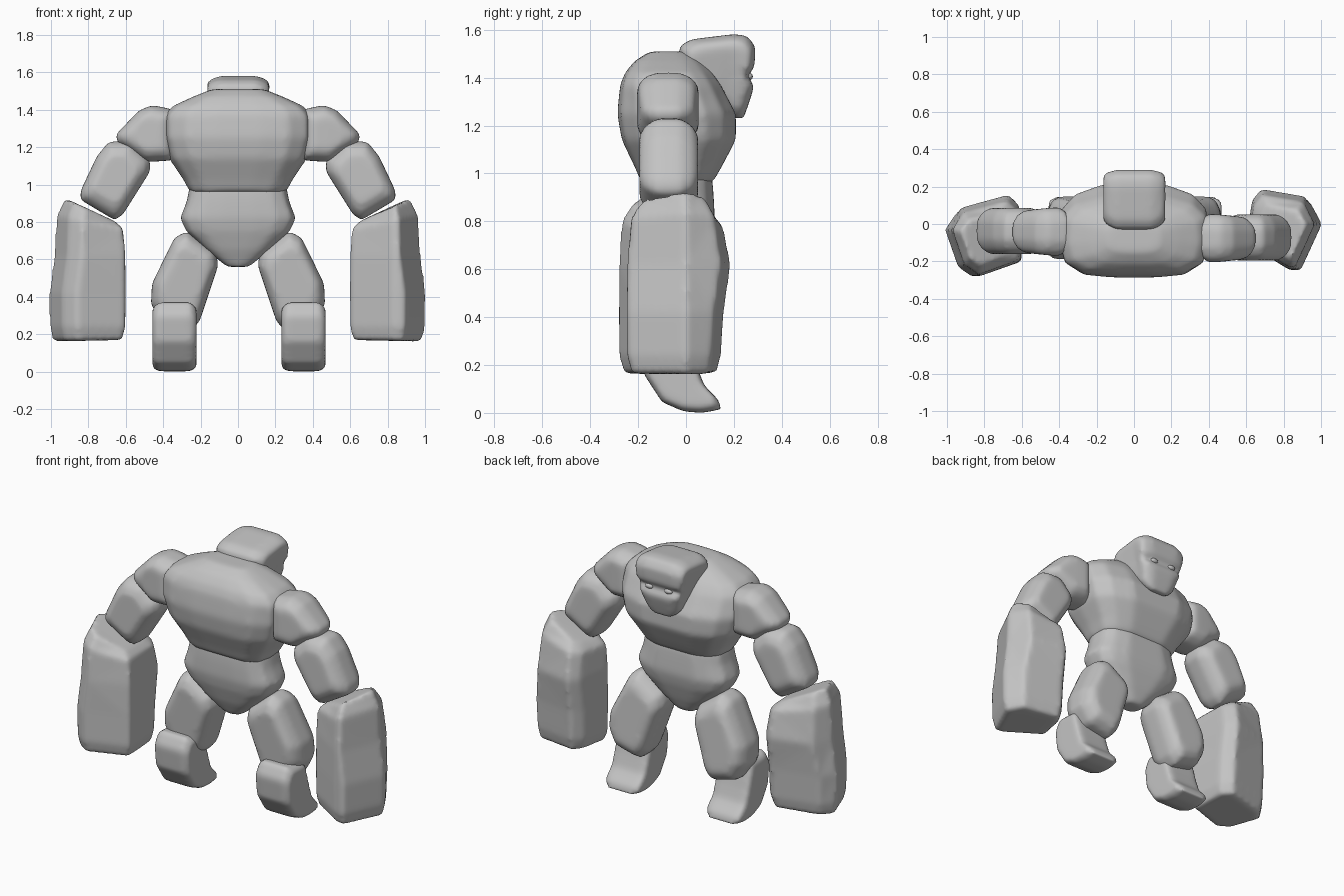
import bpy, bmesh

if "Cube" in bpy.data.objects:
    bpy.data.objects.remove(bpy.data.objects["Cube"])

stone = bpy.data.materials.new("grey_stone")
stone.diffuse_color = (0.55, 0.55, 0.55, 1)
stone.use_nodes = True
stone.node_tree.nodes["Principled BSDF"].inputs["Base Color"].default_value = stone.diffuse_color

ROUND = ((0, .62), (.1, .84), (.3, 1), (.7, 1), (.9, .84), (1, .62))
BOXY = ((0, .86), (.12, 1), (.88, 1), (1, .86))


def loft(name, rings, soften=7):
    """Bridge rings of points, then soften the block like worn rock."""
    bm = bmesh.new()
    rows = [[bm.verts.new(p) for p in r] for r in rings]
    for a, b in zip(rows, rows[1:]):
        for i in range(len(a)):
            j = (i + 1) % len(a)
            bm.faces.new((a[i], a[j], b[j], b[i]))
    bm.faces.new(rows[0][::-1])
    bm.faces.new(rows[-1])
    bmesh.ops.triangulate(bm, faces=bm.faces[:])
    bmesh.ops.recalc_face_normals(bm, faces=bm.faces[:])
    me = bpy.data.meshes.new(name)
    bm.to_mesh(me)
    bm.free()
    me.materials.append(stone)
    ob = bpy.data.objects.new(name, me)
    bpy.context.collection.objects.link(ob)
    m = ob.modifiers.new("remesh", 'REMESH')
    m.mode = 'VOXEL'
    m.voxel_size = 0.016
    m.use_smooth_shade = True
    m = ob.modifiers.new("soften", 'SMOOTH')
    m.factor = 0.5
    m.iterations = soften
    return ob


def prism(name, outline, lo, hi, place, ends=ROUND, soften=8):
    """Outline extruded from lo to hi with rounded-off ends."""
    cx = sum(p[0] for p in outline) / len(outline)
    cy = sum(p[1] for p in outline) / len(outline)
    rings = [[place(cx + (u - cx) * k, cy + (v - cy) * k, lo + t * (hi - lo))
              for u, v in outline] for t, k in ends]
    return loft(name, rings, soften)


def section(z, hx, y0, y1):
    """Horizontal torso section, squarer at the back than at the chest."""
    d = y1 - y0
    half = [(.3, y0), (.68, y0 + .03 * d), (.93, y0 + .16 * d), (1, y0 + .4 * d),
            (.98, y0 + .74 * d), (.8, y0 + .9 * d), (.45, y1)]
    return ([(hx * k, y, z) for k, y in half] + [(-hx * k, y, z) for k, y in reversed(half)])


# Torso
loft("chest", [section(*l) for l in (
    (.96, .258, -.185, .11), (1.03, .295, -.215, .15), (1.14, .37, -.268, .208),
    (1.25, .398, -.287, .208), (1.37, .395, -.275, .145), (1.42, .35, -.255, .11),
    (1.47, .24, -.215, .065), (1.51, .14, -.15, .01))], 10)
loft("pelvis", [section(*l) for l in (
    (.56, .06, -.08, .03), (.65, .17, -.125, .07), (.75, .278, -.16, .105),
    (.82, .31, -.175, .12), (.91, .275, -.175, .115), (1.0, .258, -.17, .108))], 10)


# Head: side profile with brow, narrowing to the chin
def head_place(y, z, x):
    t = min(1, max(0, (z - 1.24) / .24))
    return (x * (.62 + .38 * t), y, z)


prism("head", [(-.03, 1.42), (-.03, 1.53), (.02, 1.56), (.2, 1.582), (.255, 1.576),
               (.29, 1.53), (.286, 1.44), (.25, 1.405), (.287, 1.37), (.265, 1.3),
               (.24, 1.23), (.2, 1.23), (.1, 1.34)], -.168, .172, head_place,
      ((0, .76), (.08, .9), (.22, 1), (.78, 1), (.92, .9), (1, .76)), 7)

for s, side in ((-1, "left"), (1, "right")):
    dy = -.035 if s > 0 else 0

    # Eyes under the brow
    bpy.ops.mesh.primitive_uv_sphere_add(segments=12, ring_count=8, radius=.022,
                                         location=(s * .065, .264, 1.405))
    eye = bpy.context.object
    eye.name = side + "_eye"
    eye.scale = (1.2, .7, .7)
    eye.data.materials.append(stone)
    bpy.ops.object.shade_smooth()

    # Arms, the shoulder slimming towards its tip
    def shoulder_place(x, z, y):
        return (s * x, -.04 + (y + .04) * (1.1 - .9 * max(0, x - .42)) + dy, z)
    prism(side + "_shoulder", [(.34, 1.40), (.46, 1.425), (.53, 1.395), (.655, 1.265),
                               (.645, 1.225), (.49, 1.12), (.34, 1.13)],
          -.16, .078, shoulder_place)
    prism(side + "_elbow", [(.47, 1.13), (.57, 1.23), (.69, 1.23), (.755, 1.15),
                            (.84, .97), (.845, .92), (.66, .81), (.615, .84), (.47, 1.07)],
          -.16, .086, lambda x, z, y: (s * x, y + dy, z))

    # Big forearm blocks, each turned its own way, bulging at mid height
    if s < 0:
        corners = [(-1.01, -.03), (-.95, .09), (-.67, .16), (-.61, .10),
                   (-.60, -.20), (-.86, -.285), (-.94, -.23)]
    else:
        corners = [(1.005, 0), (.94, .15), (.68, .19), (.63, .13),
                   (.595, -.10), (.83, -.245), (.89, -.25)]
    cx = sum(p[0] for p in corners) / len(corners)
    cy = sum(p[1] for p in corners) / len(corners)
    rings = []
    for z, k, slope, back in ((.165, .9, -.02, .04), (.24, .99, 0, .04), (.42, 1, 0, .03),
                              (.62, .99, 0, 0), (.80, .93, .17, .02), (.865, .72, .3, .03)):
        ring = []
        for x, y in corners:
            lean = .025 if z > .5 and abs(x) > .85 else 0
            pull = back if y > cy + .05 else 0
            ring.append((cx + (x - cx) * k - s * lean, cy + (y - cy) * k - pull,
                         z + slope * (abs(x) - abs(cx))))
        rings.append(ring)
    loft(side + "_forearm", rings, 6)

    # Legs
    prism(side + "_thigh", [(.34, .715), (.275, .75), (.12, .64), (.105, .57), (.205, .27),
                            (.25, .22), (.41, .26), (.465, .36), (.46, .47)],
          -.13, .125, lambda x, z, y: (s * x, y + .03 * (.65 - z) / .4, z),
          ((0, .7), (.1, .88), (.3, 1), (.7, 1), (.9, .88), (1, .7)))
    shift = .01 if s > 0 else 0
    prism(side + "_shin_and_foot", [(-.15, .37), (.0, .36), (.045, .2), (.075, .115), (.14, .05),
                                    (.145, .015), (.07, .0), (-.01, .006), (-.10, .045),
                                    (-.175, .16), (-.19, .3)],
          .222 + shift, .458 + shift, lambda y, z, x: (s * x, y, z), BOXY, 6)
